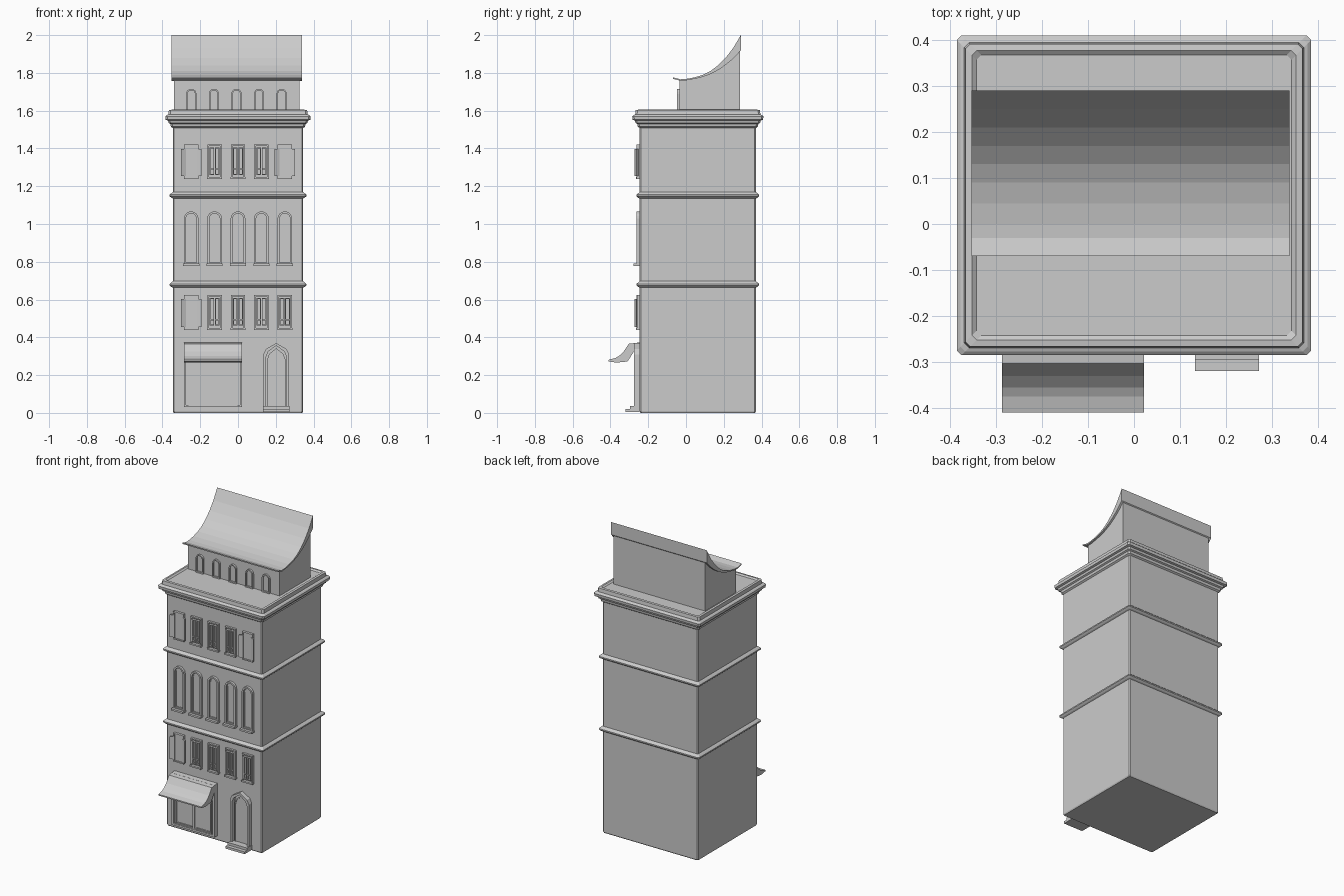
import bpy, math
import bmesh

if "Cube" in bpy.data.objects:
    bpy.data.objects.remove(bpy.data.objects["Cube"])

WALL = -0.245          # front wall plane
CY = 0.0625            # centre of the tower in y


def make(name, verts, faces):
    me = bpy.data.meshes.new(name)
    bm = bmesh.new()
    vs = [bm.verts.new(v) for v in verts]
    for f in faces:
        bm.faces.new([vs[i] for i in f])
    bmesh.ops.recalc_face_normals(bm, faces=bm.faces)
    bm.to_mesh(me)
    bm.free()
    ob = bpy.data.objects.new(name, me)
    bpy.context.collection.objects.link(ob)
    return ob


def skin(name, rings):
    """Join equal-length rings of points and cap both ends."""
    n = len(rings[0])
    verts = [p for r in rings for p in r]
    faces = [list(range(n)), list(range(len(verts) - n, len(verts)))]
    for k in range(len(rings) - 1):
        for i in range(n):
            j = (i + 1) % n
            faces.append([k * n + i, k * n + j, (k + 1) * n + j, (k + 1) * n + i])
    return make(name, verts, faces)


def extrude_x(name, prof, x0, x1):
    return skin(name, [[(x, y, z) for y, z in prof] for x in (x0, x1)])


def box(name, x0, x1, y0, y1, z0, z1):
    return extrude_x(name, [(y0, z0), (y1, z0), (y1, z1), (y0, z1)], x0, x1)


def tier(name, prof, c=0.007):
    """Chamfered rectangle swept through (outset, z) points."""
    rings = []
    for o, z in prof:
        a, b = 0.345 + o, 0.3075 + o
        pts = [(a, -b + c), (a, b - c), (a - c, b), (-a + c, b),
               (-a, b - c), (-a, -b + c), (-a + c, -b), (a - c, -b)]
        rings.append([(x, y + CY, z) for x, y in pts])
    return skin(name, rings)


def rect(x, w, z0, z1):
    return [(x - w, z0), (x + w, z0), (x + w, z1), (x - w, z1)]


def arch(x, w, z0, z1, n=8):
    return [(x - w, z0), (x + w, z0)] + [
        (x + w * math.cos(math.pi * i / n), z1 - w + w * math.sin(math.pi * i / n))
        for i in range(n + 1)]


def pointed(x, w, z0, z1):
    return [(x - w, z0), (x + w, z0), (x + w, z1 - .06), (x + w * .8, z1 - .032),
            (x, z1), (x - w * .8, z1 - .032), (x - w, z1 - .06)]


def frame(name, shape, x, w, z0, z1, t, depth, wall=WALL, pane=0.003, bottom=None):
    """Raised surround with a recessed pane."""
    outer = shape(x, w, z0, z1)
    inner = shape(x, w - t, z0 + (t if bottom is None else bottom), z1 - t)
    layers = [(outer, wall + .01), (outer, wall - depth),
              (inner, wall - depth), (inner, wall - pane)]
    return skin(name, [[(px, y, pz) for px, pz in o] for o, y in layers])


# tower walls, string courses and cornice
tier("tower_walls", [(-.004, 0), (0, .008), (0, 1.53)])
for z in (.663, 1.135):
    tier("string_course", [(0, z), (.008, z + .004), (.017, z + .012),
                           (.017, z + .02), (.008, z + .028), (0, z + .034)])
tier("cornice", [(0, 1.508), (.01, 1.515), (.013, 1.53), (.022, 1.535), (.026, 1.548),
                 (.038, 1.552), (.04, 1.57), (.032, 1.577), (.024, 1.58),
                 (.021, 1.603), (.007, 1.605), (-.003, 1.597)], .01)

# attic and swooping roof
roof_y = [-.07, -.03, .0, .045, .09, .13, .17, .21, .25, .29]
roof_z = [1.777, 1.766, 1.768, 1.776, 1.79, 1.81, 1.84, 1.88, 1.932, 2.0]
roof_t = [.008, .008, .008, .008, .011, .016, .025, .038, .057, .082]
top = list(zip(roof_y, roof_z))
under = [(y, z - t) for y, z, t in zip(roof_y, roof_z, roof_t)]
extrude_x("roof", top + under[::-1], -.353, .338)
extrude_x("attic", [(.285, 1.58), (.285, 1.925)] +
          [(y, z + .003) for y, z in under[8:1:-1]] + [(-.035, 1.762), (-.035, 1.58)],
          -.338, .325)
for i in range(5):
    frame("attic_window", arch, -.247 + .1195 * i, .027, 1.597, 1.716, .008, .012, -.035)


def sash_window(x, z0, z1):
    frame("window_frame", rect, x, .038, z0, z1, .008, .014)
    box("window_sill", x - .04, x + .04, WALL - .02, WALL, z0, z0 + .01)
    for s in (-1, 1):
        frame("window_sash", rect, x + s * .0145, .0125, z0 + .022, z1 - .016, .005, .018, pane=.005)
        box("sash_rail", x + s * .0145 - .01, x + s * .0145 + .01,
            WALL - .015, WALL, z0 + .05, z0 + .056)


def shuttered_window(x, z0, z1):
    frame("window_frame", rect, x, .038, z0, z1, .008, .016, pane=.01)
    for s in (-1, 1):
        # shutter leaf swung slightly outward
        a, b = x + s * .028, x + s * .054
        ring = [(a, WALL - .016), (b, WALL - .028), (b, WALL - .02), (a, WALL)]
        skin("shutter", [[(px, py, z) for px, py in ring] for z in (z0 + .015, z1 - .022)])


# three rows of five windows
for i in range(5):
    x = -.248 + .124 * i
    (shuttered_window if i == 0 else sash_window)(x, .44, .625)
    (shuttered_window if i in (0, 4) else sash_window)(x, 1.238, 1.42)
    frame("arched_window", arch, x, .039, .785, 1.067, .011, .016)
    frame("arched_sash", arch, x, .027, .797, 1.053, .004, .007, pane=.004)
    box("arched_window_sill", x - .043, x + .043, WALL - .033, WALL, .778, .79)

# shop front with awning
frame("shop_surround", rect, -.1325, .1545, .03, .37, .012, .03, pane=.02)
for x in (-.197, -.068):
    frame("shop_window", rect, x, .065, .04, .30, .008, .027, pane=.012)
    box("shop_window_sill", x - .05, x + .05, WALL - .024, WALL, .05, .056)
extrude_x("awning", [(WALL, .373), (-.303, .366), (-.33, .325), (-.355, .301),
                     (-.375, .29), (-.41, .281), (-.41, .273), (-.37, .266),
                     (-.31, .272), (-.275, .325), (WALL, .34)], -.287, .022)

# door with steps
frame("door_surround", pointed, .2025, .068, .012, .37, .014, .03, bottom=.012)
frame("door_leaf", pointed, .2025, .048, .03, .343, .006, .014, pane=.008)
box("lower_step", .133, .272, -.32, WALL, .005, .02)
box("upper_step", .133, .272, -.296, WALL, .02, .036)
